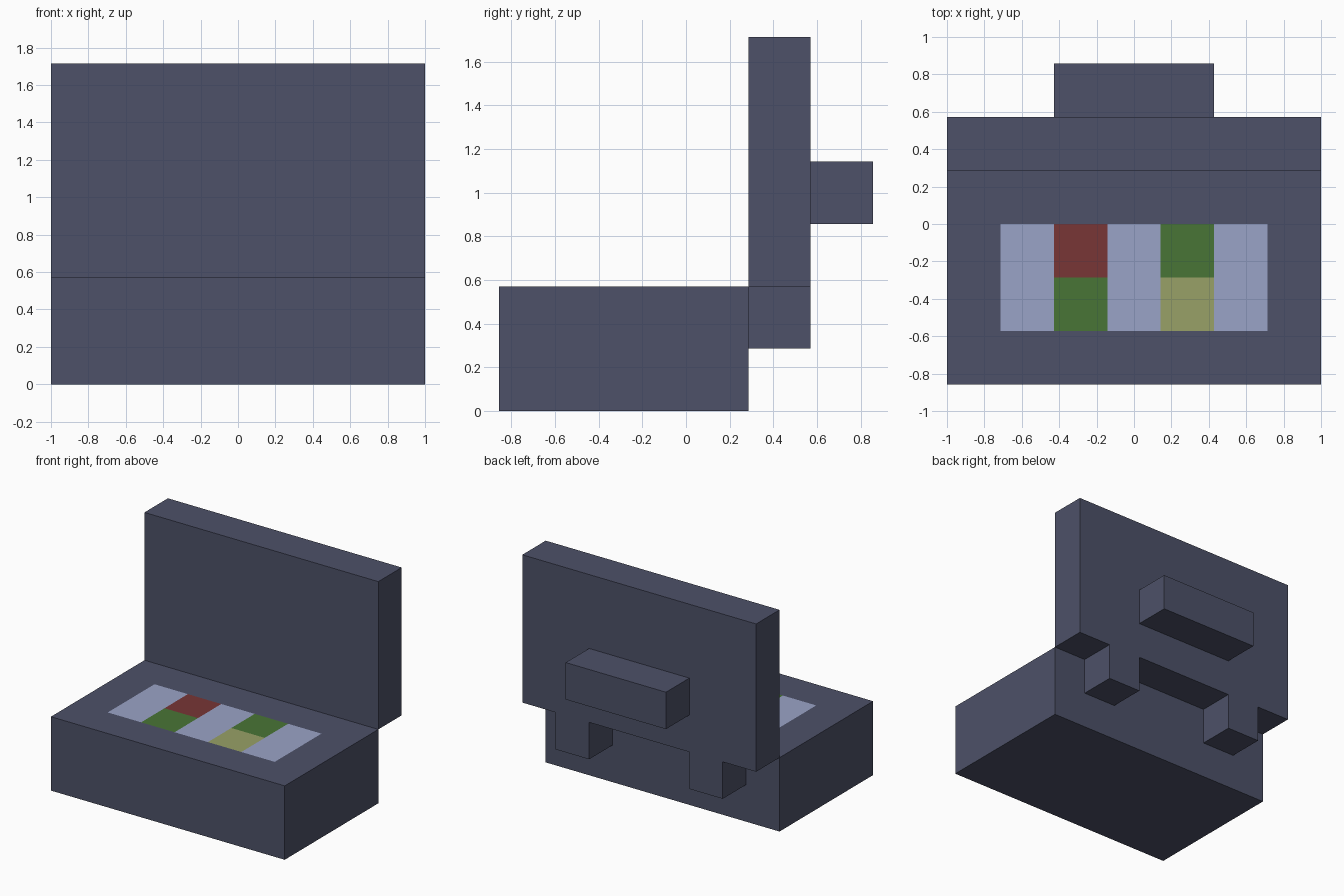
import bpy, bmesh

cube = bpy.data.objects.get("Cube")
if cube:
    bpy.data.objects.remove(cube, do_unlink=True)

U = 1 / 7  # one voxel unit


def material(name, rgb):
    """Flat material from 0-255 sRGB values."""
    lin = [((c / 255 + 0.055) / 1.055) ** 2.4 for c in rgb]
    mat = bpy.data.materials.new(name)
    mat.use_nodes = True
    mat.diffuse_color = (*lin, 1)
    bsdf = mat.node_tree.nodes["Principled BSDF"]
    bsdf.inputs["Base Color"].default_value = (*lin, 1)
    bsdf.inputs["Roughness"].default_value = 0.9
    return mat


slate = material("slate", (77, 81, 104))
pale = material("pale_blue", (154, 163, 199))
red = material("dark_red", (120, 54, 54))
green = material("leaf_green", (73, 117, 54))
olive = material("olive_yellow", (152, 161, 103))


def box(name, xs, ys, zs, cuts=(), mats=(slate,), rule=None):
    """Box between unit bounds, optionally sliced by (axis, unit) planes."""
    bm = bmesh.new()
    bmesh.ops.create_cube(bm, size=1)
    for v in bm.verts:
        for i, (lo, hi) in enumerate((xs, ys, zs)):
            v.co[i] = (hi if v.co[i] > 0 else lo) * U
    for axis, pos in cuts:
        co, no = [0, 0, 0], [0, 0, 0]
        co[axis], no[axis] = pos * U, 1
        bmesh.ops.bisect_plane(bm, geom=bm.verts[:] + bm.edges[:] + bm.faces[:],
                               plane_co=co, plane_no=no, dist=1e-5)
    bm.normal_update()
    if rule:
        for f in bm.faces:
            f.material_index = rule(f)
    mesh = bpy.data.meshes.new(name)
    bm.to_mesh(mesh)
    bm.free()
    for m in mats:
        mesh.materials.append(m)
    obj = bpy.data.objects.new(name, mesh)
    bpy.context.collection.objects.link(obj)
    return obj


def panel_colour(face):
    """Coloured tiles on the top of the base."""
    c = face.calc_center_median() / U
    if face.normal.z < 0.5 or abs(c.x) > 5 or not -4 < c.y < 0:
        return 0
    if -3 < c.x < -1:
        return 2 if c.y > -2 else 3
    if 1 < c.x < 3:
        return 3 if c.y > -2 else 4
    return 1


# Base with the tile panel cut into its top
box("base", (-7, 7), (-6, 2), (0, 4),
    cuts=[(0, x) for x in (-5, -3, -1, 1, 3, 5)] + [(1, y) for y in (-4, -2, 0)],
    mats=(slate, pale, red, green, olive), rule=panel_colour)

# Upright lid and the block on its back
box("lid", (-7, 7), (2, 4), (4, 12))
box("back_block", (-3, 3), (4, 6), (6, 8))

# Pair of hinges below the lid
for side, xs in (("left", (3, 5)), ("right", (-5, -3))):
    box(side + "_hinge", xs, (2, 4), (2, 4))
